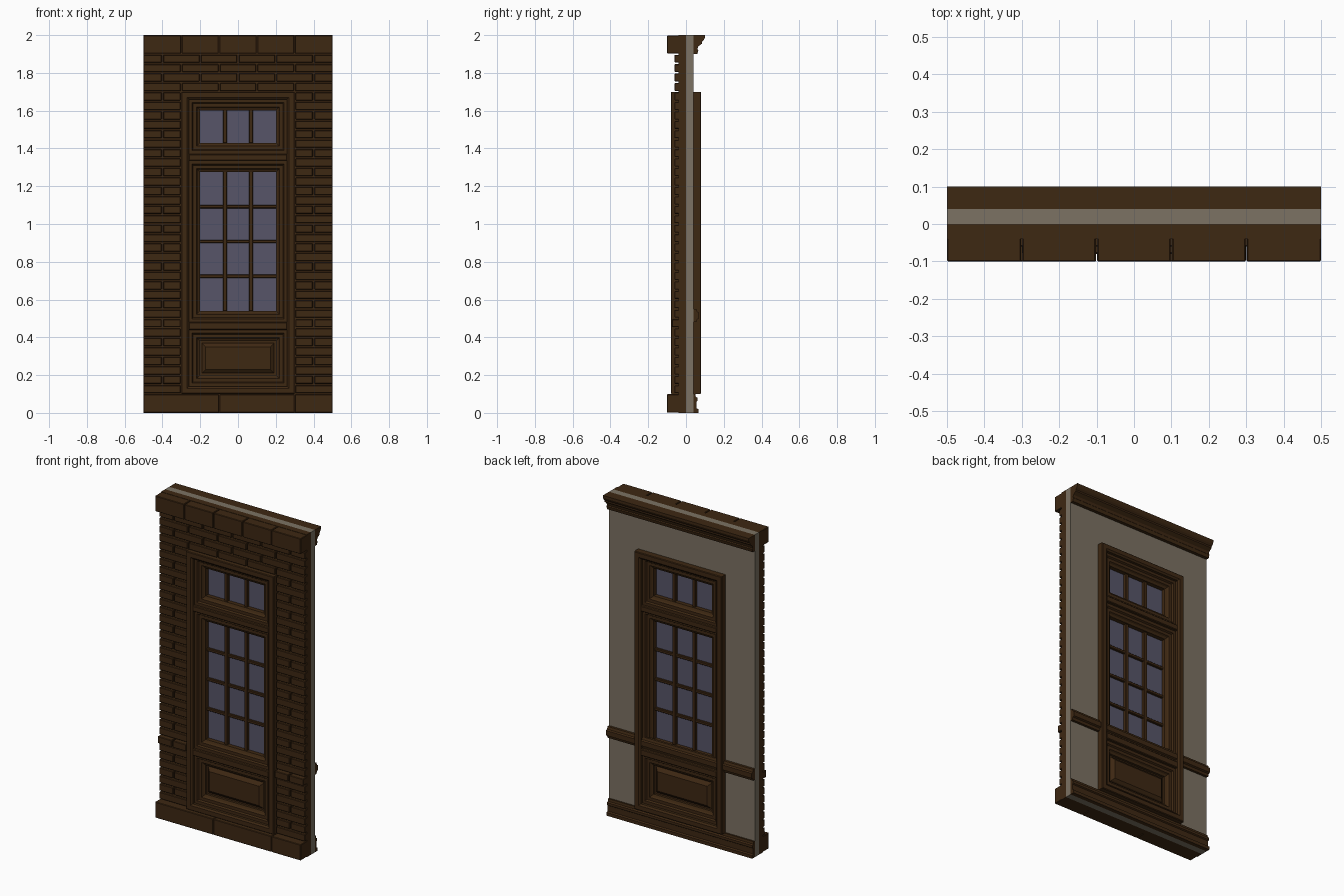
import bpy, bmesh

if "Cube" in bpy.data.objects:
    bpy.data.objects.remove(bpy.data.objects["Cube"])


def material(name, rgb):
    m = bpy.data.materials.new(name)
    m.diffuse_color = (*rgb, 1)
    m.use_nodes = True
    m.node_tree.nodes["Principled BSDF"].inputs["Base Color"].default_value = m.diffuse_color
    return m


BROWN = material("dark_brown", (0.048, 0.021, 0.0062))
PLASTER = material("warm_grey_plaster", (0.2, 0.168, 0.125))
GLASS = material("blue_grey_glass", (0.095, 0.09, 0.14))


def finish(bm, name, mat, bevel=0.0):
    bmesh.ops.recalc_face_normals(bm, faces=bm.faces)
    me = bpy.data.meshes.new(name)
    bm.to_mesh(me)
    bm.free()
    me.materials.append(mat)
    ob = bpy.data.objects.new(name, me)
    bpy.context.collection.objects.link(ob)
    if bevel:
        mod = ob.modifiers.new("edge_bevel", 'BEVEL')
        mod.width = bevel
        mod.segments = 1
    return ob


def add_box(bm, x0, x1, y0, y1, z0, z1):
    v = [bm.verts.new((x, y, z)) for x in (x0, x1) for y in (y0, y1) for z in (z0, z1)]
    for f in ((0, 1, 3, 2), (4, 5, 7, 6), (0, 1, 5, 4), (2, 3, 7, 6), (0, 2, 6, 4), (1, 3, 7, 5)):
        bm.faces.new([v[i] for i in f])


def boxes(name, mat, items, bevel=0.0):
    bm = bmesh.new()
    for b in items:
        add_box(bm, *b)
    return finish(bm, name, mat, bevel)


def rect_loops(name, mat, rect, profile, closed):
    """Mitred sweep of (inset, y) points round a rectangle; closed ring or capped panel."""
    x0, x1, z0, z1 = rect
    bm = bmesh.new()
    loops = []
    for d, y in profile:
        loops.append([bm.verts.new(p) for p in ((x0 + d, y, z0 + d), (x1 - d, y, z0 + d),
                                                (x1 - d, y, z1 - d), (x0 + d, y, z1 - d))])
    n = len(loops)
    for i in range(n if closed else n - 1):
        a, b = loops[i], loops[(i + 1) % n]
        for k in range(4):
            j = (k + 1) % 4
            bm.faces.new((a[k], a[j], b[j], b[k]))
    if not closed:
        bm.faces.new(loops[0])
        bm.faces.new(loops[-1])
    return finish(bm, name, mat)


def extrude_x(name, mat, profile):
    """Moulding along the full width from a (y, z) profile."""
    bm = bmesh.new()
    ends = [[bm.verts.new((x, y, z)) for y, z in profile] for x in (-0.5, 0.5)]
    for e in ends:
        bm.faces.new(e)
    for i in range(len(profile)):
        j = (i + 1) % len(profile)
        bm.faces.new((ends[0][i], ends[0][j], ends[1][j], ends[1][i]))
    return finish(bm, name, mat)


# Wall layers around the door opening
def wall(name, mat, y0, y1):
    boxes(name, mat, [(-0.5, -0.29, y0, y1, 0, 2), (0.29, 0.5, y0, y1, 0, 2),
                      (-0.29, 0.29, y0, y1, 1.69, 2), (-0.29, 0.29, y0, y1, 0, 0.11)])


wall("brick_backing", BROWN, -0.04, 0.0)
wall("plaster_wall", PLASTER, 0.0, 0.04)


# Brick courses in running bond, cut off at the door casing
def course(joints, lo, hi, z0, z1, y, gap=0.004):
    out = []
    cuts = [lo] + [j for j in joints if lo + 0.01 < j < hi - 0.01] + [hi]
    for a, b in zip(cuts, cuts[1:]):
        a2 = a if abs(a) > 0.49 else a + gap
        b2 = b if abs(b) > 0.49 else b - gap
        out.append((a2, b2, y, -0.036, z0 + gap, z1 - gap))
    return out


EVEN = [-0.3, -0.1, 0.1, 0.3]
ODD = [-0.4, -0.2, 0.0, 0.2, 0.4]
bricks = []
for i in range(36):
    z = 0.1 + 0.05 * i
    joints = ODD if i % 2 else EVEN
    y = -0.075 if i == 7 else -0.06      # projecting string course
    spans = [(-0.5, 0.5)] if z > 1.69 else [(-0.5, -0.3), (0.3, 0.5)]
    for lo, hi in spans:
        bricks += course(joints, lo, hi, z, z + 0.05, y)
boxes("bricks", BROWN, bricks, 0.003)

# Large blocks at the top and bottom
boxes("top_blocks", BROWN, course(EVEN, -0.5, 0.5, 1.9, 2.0, -0.1, 0.002), 0.003)
boxes("base_blocks", BROWN, course([-0.1, 0.3], -0.5, 0.5, 0, 0.1, -0.1, 0.001), 0.003)

# Interior mouldings
extrude_x("crown_moulding", BROWN, [(0.04, 1.9), (0.06, 1.9), (0.065, 1.92), (0.06, 1.925), (0.065, 1.94),
                                    (0.085, 1.955), (0.085, 1.965), (0.095, 1.975), (0.1, 1.985),
                                    (0.1, 2.0), (0.04, 2.0)])
extrude_x("baseboard", BROWN, [(0.04, 0), (0.065, 0), (0.065, 0.02), (0.055, 0.025), (0.055, 0.06),
                               (0.062, 0.065), (0.062, 0.08), (0.052, 0.085), (0.05, 0.1), (0.04, 0.1)])
extrude_x("dado_rail", BROWN, [(0.04, 0.48), (0.055, 0.48), (0.06, 0.495), (0.07, 0.5), (0.07, 0.53),
                               (0.06, 0.535), (0.055, 0.55), (0.04, 0.55)])

# Door casing and cross rails, projecting on both sides
rect_loops("door_casing", BROWN, (-0.3, 0.3, 0.1, 1.7),
           [(0, -0.076), (0.004, -0.08), (0.03, -0.08), (0.04, -0.072),
            (0.04, 0.072), (0.03, 0.08), (0.004, 0.08), (0, 0.076)], True)
boxes("cross_rails", BROWN, [(-0.262, 0.262, -0.074, 0.074, 1.335, 1.37),
                             (-0.262, 0.262, -0.074, 0.074, 0.44, 0.48)], 0.004)

# Moulded sash frames in the three openings
half = [(0, 0.056), (0.018, 0.056), (0.024, 0.046), (0.042, 0.046), (0.048, 0.036), (0.06, 0.03)]
ring = [(d, -y) for d, y in half] + [(d, y) for d, y in reversed(half)]
openings = {"top_light": (1.37, 1.662), "main_window": (0.48, 1.335), "lower_panel": (0.14, 0.44)}
for name, (z0, z1) in openings.items():
    rect_loops(name + "_frame", BROWN, (-0.261, 0.261, z0, z1), ring, True)

# Glass and glazing bars: three columns, one or four rows
for name, rows in (("top_light", 1), ("main_window", 4)):
    z0, z1 = openings[name][0] + 0.058, openings[name][1] - 0.058
    boxes(name + "_glass", GLASS, [(-0.203, 0.203, -0.004, 0.004, z0, z1)])
    bars = [(x - 0.011, x + 0.011, -0.022, 0.022, z0, z1) for x in (-0.068, 0.068)]
    for r in range(1, rows):
        z = z0 + (z1 - z0) * r / rows
        bars.append((-0.203, 0.203, -0.018, 0.018, z - 0.009, z + 0.009))
    boxes(name + "_bars", BROWN, bars, 0.003)

# Raised field in the lower panel, both sides
field = [(0.058, 0.015), (0.07, 0.015), (0.074, 0.024), (0.09, 0.036)]
rect_loops("raised_panel", BROWN, (-0.261, 0.261, 0.14, 0.44),
           [(d, -y) for d, y in reversed(field)] + field, False)
